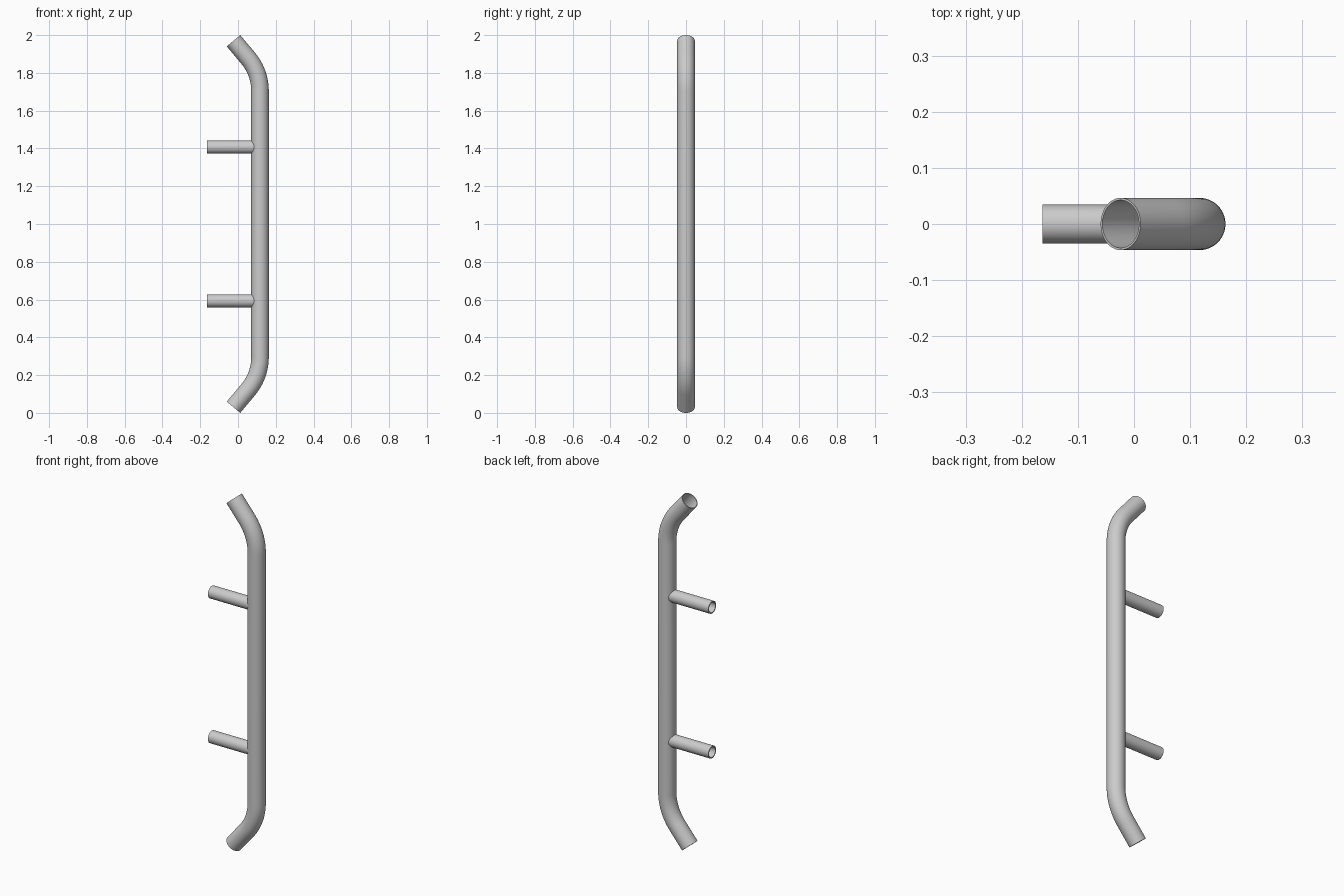
import bpy, bmesh
from math import sin, cos, pi, radians, sqrt
from mathutils import Vector

if "Cube" in bpy.data.objects:
    bpy.data.objects.remove(bpy.data.objects["Cube"])

SIDES = 64
BAR_R, BAR_WALL, BAR_X = 0.0465, 0.004, 0.1165
POST_R, POST_WALL = 0.0345, 0.006
END_X = -0.163


def hollow_tube(name, rings_for, outer, inner):
    """rings_for(radius) gives a list of vertex rings; outer and inner skins are joined at the rims."""
    bm = bmesh.new()
    skin = [[[bm.verts.new(p) for p in ring] for ring in rings_for(r)] for r in (outer, inner)]
    # closed loop of rings: out along the outer skin, back along the inner skin
    loop = skin[0] + skin[1][::-1]
    for a, b in zip(loop, loop[1:] + loop[:1]):
        for i in range(SIDES):
            j = (i + 1) % SIDES
            bm.faces.new((a[i], a[j], b[j], b[i]))
    bmesh.ops.recalc_face_normals(bm, faces=bm.faces)
    mesh = bpy.data.meshes.new(name)
    bm.to_mesh(mesh)
    bm.free()
    obj = bpy.data.objects.new(name, mesh)
    bpy.context.collection.objects.link(obj)
    bpy.ops.object.select_all(action='DESELECT')
    obj.select_set(True)
    bpy.context.view_layer.objects.active = obj
    bpy.ops.object.shade_smooth_by_angle(angle=radians(30))
    return obj


# Grip bar centreline: upper half as (x, z, lean), then mirrored about z = 1
LEAN, BEND_R, TIP = radians(40), 0.27, 0.12
tip_z = 2 - BAR_R * sin(LEAN)
bend_z = tip_z - TIP * cos(LEAN) - BEND_R * sin(LEAN)
upper = []
for k in range(17):
    t = LEAN * k / 16
    upper.append((BAR_X - BEND_R * (1 - cos(t)), bend_z + BEND_R * sin(t), t))
x, z, t = upper[-1]
upper.append((x - TIP * sin(t), z + TIP * cos(t), t))
path = [(x, 2 - z, -t) for x, z, t in reversed(upper)] + upper


def bar_rings(r):
    angles = [2 * pi * i / SIDES for i in range(SIDES)]
    return [[Vector((x + r * cos(a) * cos(t), r * sin(a), z + r * cos(a) * sin(t)))
             for a in angles] for x, z, t in path]


hollow_tube("grip_bar", bar_rings, BAR_R, BAR_R - BAR_WALL)

# Mounting posts, their inner ends cut to fit the round bar
for name, post_z in (("upper_post", 1.407), ("lower_post", 0.593)):
    def post_rings(r):
        yz = [(r * cos(2 * pi * i / SIDES), r * sin(2 * pi * i / SIDES)) for i in range(SIDES)]
        return [[Vector((END_X, y, post_z + h)) for y, h in yz],
                [Vector((BAR_X - sqrt(BAR_R ** 2 - y * y) + 0.001, y, post_z + h)) for y, h in yz]]
    hollow_tube(name, post_rings, POST_R, POST_R - POST_WALL)
